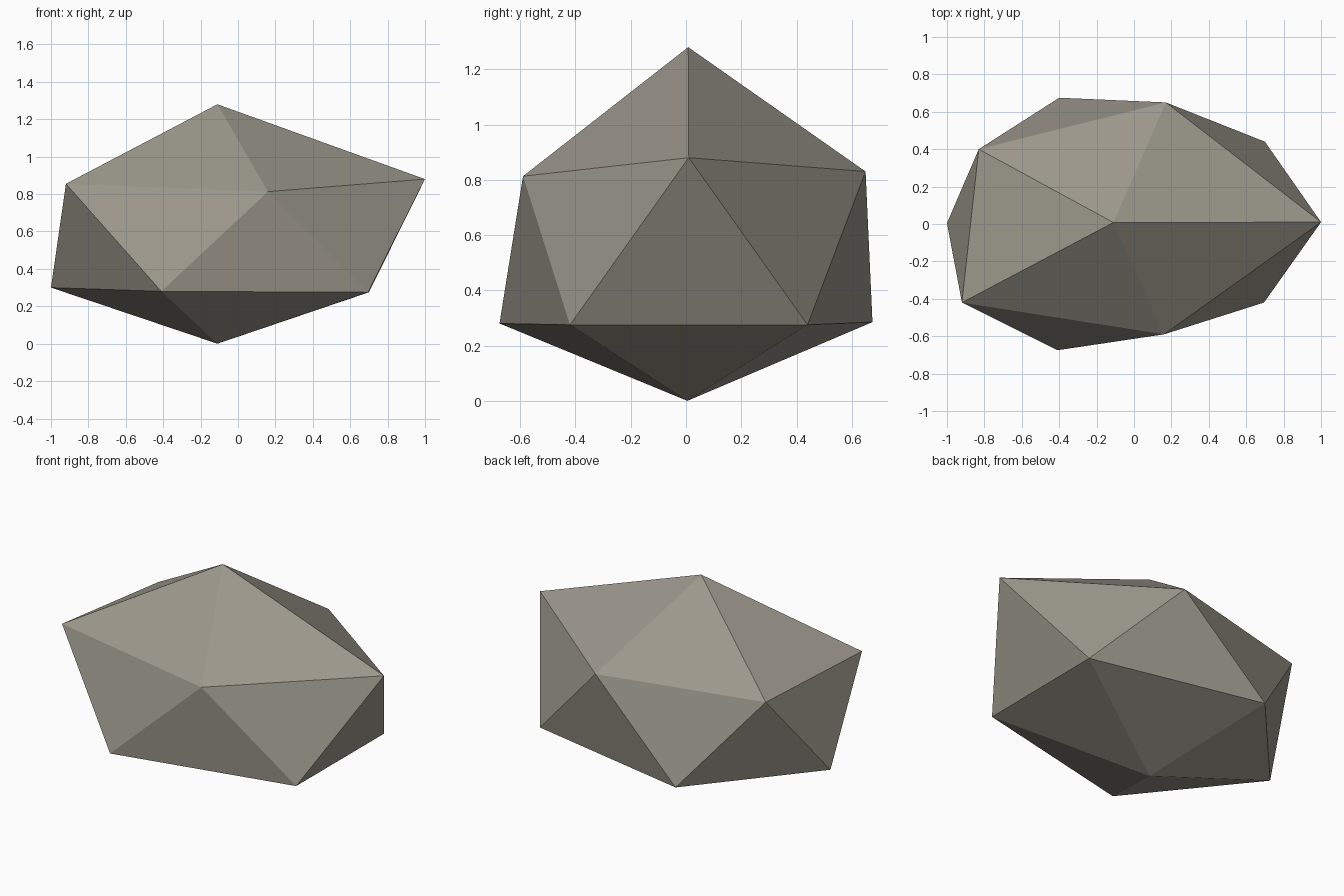
import bpy, bmesh, math

if "Cube" in bpy.data.objects:
    bpy.data.objects.remove(bpy.data.objects["Cube"])

# Stone colour
stone = bpy.data.materials.new("warm_grey_stone")
stone.diffuse_color = (0.33, 0.31, 0.26, 1)
stone.use_nodes = True
stone.node_tree.nodes["Principled BSDF"].inputs["Base Color"].default_value = stone.diffuse_color

# Ring corners, one per 36 degree sector: upper and lower ring alternate
ring = [
    (1.00, 0.01, 0.88), (0.70, 0.44, 0.275),
    (0.17, 0.65, 0.83), (-0.40, 0.675, 0.285),
    (-0.83, 0.40, 0.826), (-1.00, 0.005, 0.30),
    (-0.92, -0.42, 0.855), (-0.41, -0.675, 0.28),
    (0.16, -0.59, 0.813), (0.695, -0.42, 0.275),
]
top, bottom = (-0.11, 0.008, 1.28), (-0.11, 0.005, 0)

# Rock: a low-poly icosphere with its corners pulled to an uneven shape
bm = bmesh.new()
bmesh.ops.create_icosphere(bm, subdivisions=1, radius=1)
for v in bm.verts:
    if abs(v.co.z) > 0.8 * v.co.length:
        v.co = top if v.co.z > 0 else bottom
    else:
        sector = round(math.degrees(math.atan2(v.co.y, v.co.x)) / 36) % 10
        v.co = ring[sector]
bmesh.ops.recalc_face_normals(bm, faces=bm.faces)

mesh = bpy.data.meshes.new("rock")
bm.to_mesh(mesh)
bm.free()
mesh.materials.append(stone)
rock = bpy.data.objects.new("rock", mesh)
bpy.context.collection.objects.link(rock)
